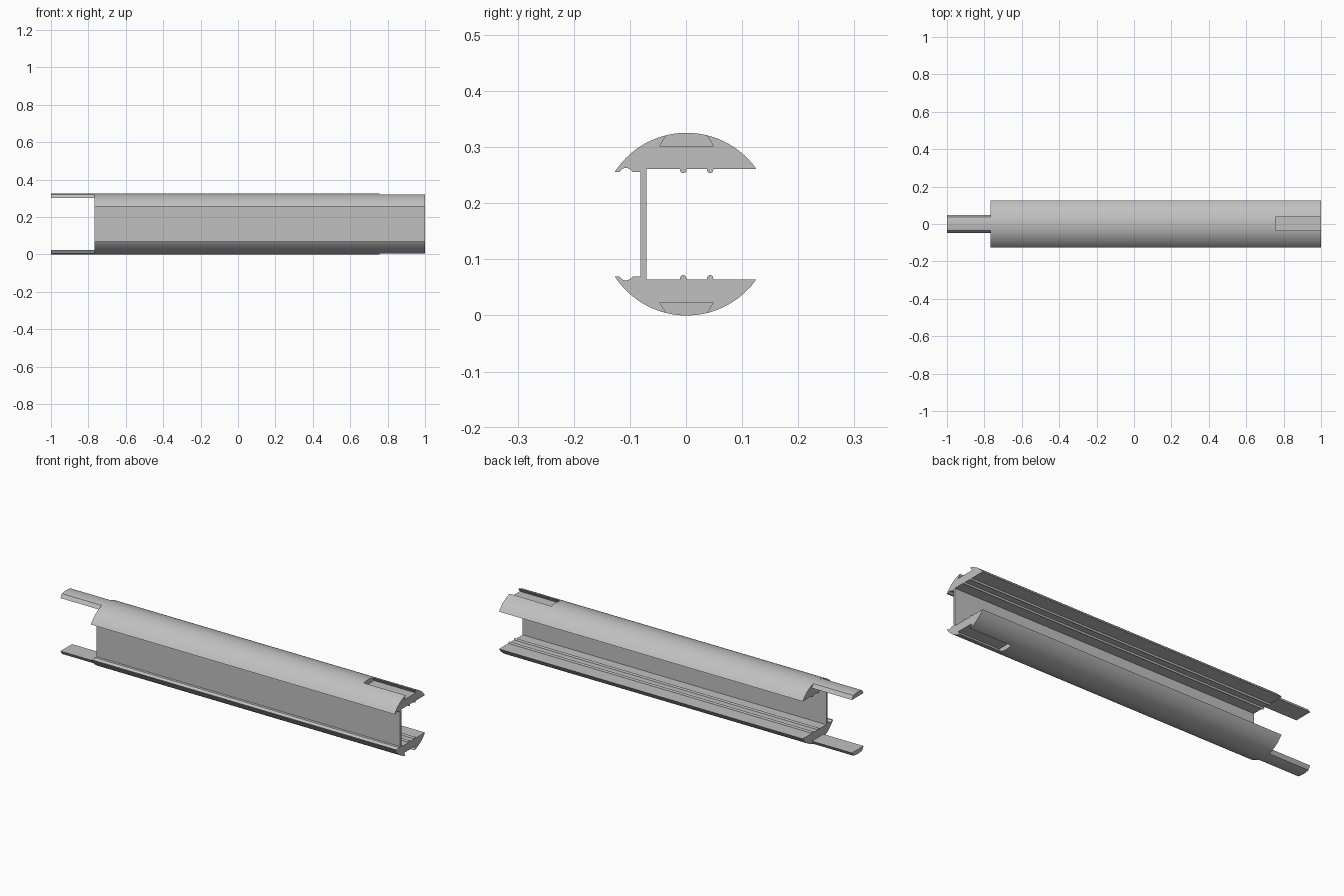
import bpy
import bmesh
from math import asin, cos, sin, pi

cube = bpy.data.objects.get("Cube")
if cube:
    bpy.data.objects.remove(cube, do_unlink=True)

TOP = 0.3255                      # overall height, mirrored about half of it
R, CY, CZ = 0.1524, 0.001, 0.1731  # circle of the rounded flange
LIP, INNER = 0.256, 0.261         # undersides in front of and behind the web
X0, X1, SLOT_X = -0.767, 1.0, 0.757
SLOT_Z = 0.302

grey = bpy.data.materials.new("plain grey")
grey.use_nodes = True
colour = (0.53, 0.53, 0.53, 1)
grey.diffuse_color = colour
grey.node_tree.nodes["Principled BSDF"].inputs["Base Color"].default_value = colour


def arc(cy, cz, r, a0, a1, n):
    return [(cy + r * cos(a0 + (a1 - a0) * i / n),
             cz + r * sin(a0 + (a1 - a0) * i / n)) for i in range(n + 1)]


def flip(points):
    return [(y, TOP - z) for y, z in reversed(points)]


def extrude(name, profile, x0, x1):
    bm = bmesh.new()
    face = bm.faces.new([bm.verts.new((x0, y, z)) for y, z in profile])
    new = bmesh.ops.extrude_face_region(bm, geom=[face])["geom"]
    verts = [v for v in new if isinstance(v, bmesh.types.BMVert)]
    bmesh.ops.translate(bm, verts=verts, vec=(x1 - x0, 0, 0))
    bmesh.ops.recalc_face_normals(bm, faces=bm.faces)
    mesh = bpy.data.meshes.new(name)
    bm.to_mesh(mesh)
    bm.free()
    obj = bpy.data.objects.new(name, mesh)
    obj.data.materials.append(grey)
    bpy.context.collection.objects.link(obj)
    return obj


def select(obj):
    bpy.ops.object.select_all(action="DESELECT")
    obj.select_set(True)
    bpy.context.view_layer.objects.active = obj


# Upper flange outline: front lip with groove, round back, two small beads
upper = [(-0.081, LIP), (-0.095, LIP), (-0.099, 0.260), (-0.104, 0.2625),
         (-0.109, 0.263), (-0.114, 0.261), (-0.119, LIP)]
upper += arc(CY, CZ, R, pi - asin((LIP - CZ) / R), asin((INNER - CZ) / R), 40)
for y in (0.043, -0.005):
    upper += [(y + 0.006, INNER)] + arc(y, 0.259, 0.0055, 0, -pi, 8) + [(y - 0.006, INNER)]
upper.append((-0.070, INNER))

# Channel body: both flanges and the web in one outline
body = extrude("channel_body", upper + flip(upper), X0, X1)

# Dovetail slots at the left end
slot = [(CY - 0.048, SLOT_Z), (CY + 0.048, SLOT_Z),
        (CY + 0.028, 0.334), (CY - 0.028, 0.334)]
for label, shape in (("upper", slot), ("lower", flip(slot))):
    cutter = extrude(label + "_slot_cutter", shape, SLOT_X, X1 + 0.1)
    cutter.hide_render = True
    select(body)
    mod = body.modifiers.new("slot", "BOOLEAN")
    mod.operation = "DIFFERENCE"
    mod.solver = "EXACT"
    mod.object = cutter
    bpy.ops.object.modifier_apply(modifier=mod.name)
    bpy.data.objects.remove(cutter, do_unlink=True)

# Dovetail tongues at the right end
half = asin(0.036 / R)
tongue = [(CY - 0.048, SLOT_Z)] + arc(CY, CZ, R, pi / 2 + half, pi / 2 - half, 12)
tongue.append((CY + 0.048, SLOT_Z))
parts = [body, extrude("upper_tongue", tongue, -1, X0),
         extrude("lower_tongue", flip(tongue), -1, X0)]

for obj in parts:
    select(obj)
    bpy.ops.object.shade_smooth_by_angle(angle=pi / 6)
